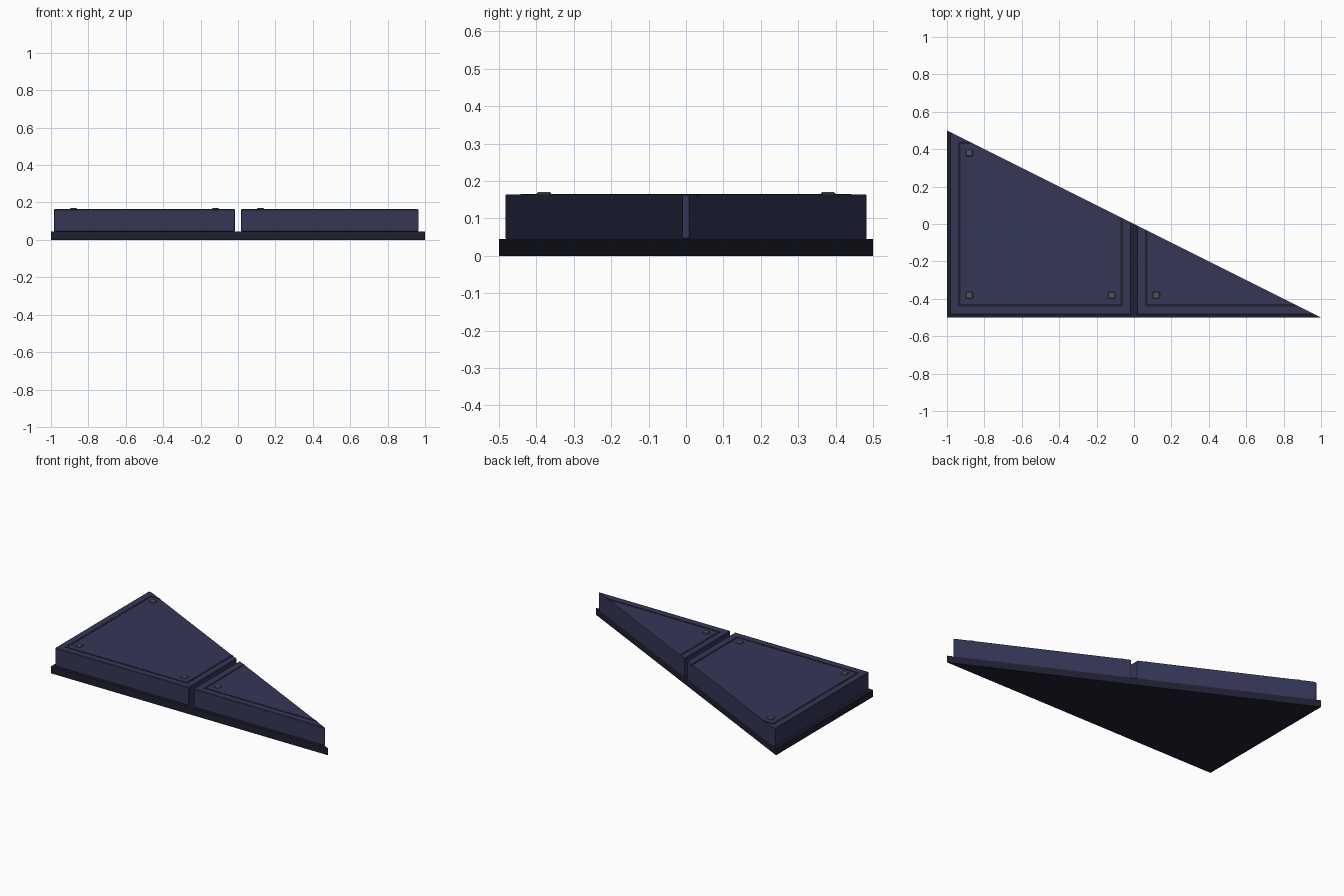
import bpy, bmesh
from mathutils import Vector

if "Cube" in bpy.data.objects:
    bpy.data.objects.remove(bpy.data.objects["Cube"])


def material(name, rgb):
    m = bpy.data.materials.new(name)
    m.diffuse_color = (*rgb, 1)
    m.use_nodes = True
    m.node_tree.nodes["Principled BSDF"].inputs["Base Color"].default_value = m.diffuse_color
    return m


PANEL = material("panel_blue", (0.035, 0.038, 0.095))
DARK = material("dark_trim", (0.014, 0.014, 0.029))
BOLT = material("bolt_grey", (0.085, 0.085, 0.12))


def cut_box(name, centre, size, z0, z1, mat, bevel=0.0):
    """Box, optionally bevelled, trimmed by the diagonal y = -x / 2."""
    bm = bmesh.new()
    bmesh.ops.create_cube(bm, size=1)
    for v in bm.verts:
        v.co = Vector((centre[0] + v.co.x * size[0],
                       centre[1] + v.co.y * size[1],
                       z0 + (v.co.z + 0.5) * (z1 - z0)))
    if bevel:
        bmesh.ops.bevel(bm, geom=bm.edges[:], offset=bevel, segments=1,
                        affect='EDGES', profile=0.5)
    bmesh.ops.bisect_plane(bm, geom=bm.verts[:] + bm.edges[:] + bm.faces[:],
                           plane_co=(0, 0, 0), plane_no=(1, 2, 0),
                           clear_outer=True, dist=1e-5)
    rim = [e for e in bm.edges if e.is_boundary]
    if rim:
        bmesh.ops.contextual_create(bm, geom=rim)
    if bm.faces:
        bmesh.ops.recalc_face_normals(bm, faces=bm.faces[:])
        me = bpy.data.meshes.new(name)
        bm.to_mesh(me)
        me.materials.append(mat)
        ob = bpy.data.objects.new(name, me)
        bpy.context.collection.objects.link(ob)
    bm.free()


# Triangular base slab
cut_box("base", (0, 0), (2, 1), 0, 0.045, DARK)

for side, cx in (("left", -0.5), ("right", 0.5)):
    # Raised floor panel
    cut_box(side + "_panel", (cx, 0), (0.966, 0.966), 0.045, 0.164, PANEL, 0.003)
    for s in (-1, 1):
        # Inlaid border strips
        cut_box(side + "_strip_x", (cx, s * 0.435), (0.884, 0.014), 0.155, 0.1655, DARK)
        cut_box(side + "_strip_y", (cx + s * 0.435, 0), (0.014, 0.856), 0.155, 0.1655, DARK)
        # Corner bolts that lie inside the diagonal
        for t in (-1, 1):
            x, y = cx + s * 0.38, t * 0.38
            if x + 2 * y < -0.05:
                cut_box(side + "_bolt", (x, y), (0.038, 0.038), 0.155, 0.171, BOLT, 0.004)
